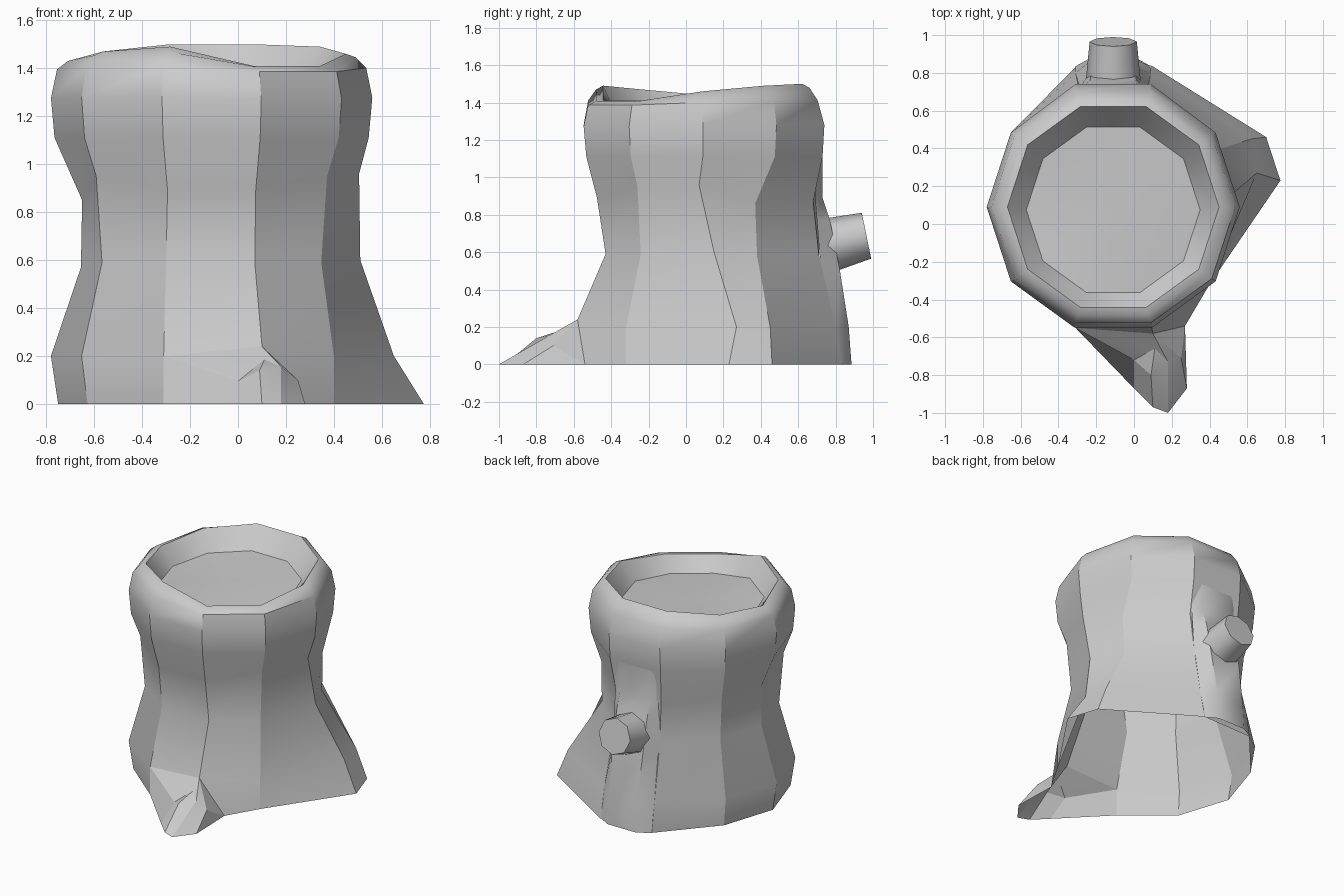
import bpy, bmesh, math
from mathutils import Vector

if "Cube" in bpy.data.objects:
    bpy.data.objects.remove(bpy.data.objects["Cube"])

CX, CY, N = -0.11, 0.09, 10


def finish(bm, name, angle):
    mesh = bpy.data.meshes.new(name)
    bm.to_mesh(mesh)
    bm.free()
    ob = bpy.data.objects.new(name, mesh)
    bpy.context.collection.objects.link(ob)
    bpy.ops.object.select_all(action='DESELECT')
    ob.select_set(True)
    bpy.context.view_layer.objects.active = ob
    bpy.ops.object.shade_smooth_by_angle(angle=math.radians(angle))
    return ob


# trunk: ten-sided rings (height, radius, share of the uneven rim height)
rows = [(0, .64, 0), (.2, .67, 0), (.59, .565, 0), (.89, .595, 0), (1.11, .655, 0),
        (1.28, .67, .1), (1.41, .645, .3), (1.47, .60, .8), (1.49, .56, 1),
        (1.35, .46, .5)]
rim = [-.03, 0, .01, .01, -.02, -.05, -.02, 0, -.08, -.08]
# pulled vertices (row, column): side root, back flare, front root join
pulled = {(0, 0): (.775, .23, 0), (0, 1): (.70, .46, 0), (1, 0): (.65, .27, .2),
          (1, 1): (.62, .45, .2), (2, 0): (.51, .15, .6), (2, 1): (.40, .38, .58),
          (3, 0): (.505, .07, .96), (3, 1): (.41, .37, .86), (3, 5): (-.65, .08, .85),
          (2, 5): (-.655, .08, .57),
          (0, 2): (.09, .84, 0), (0, 3): (-.31, .83, 0),
          (1, 2): (.09, .80, .2), (1, 3): (-.31, .80, .2),
          (2, 2): (.07, .71, .59), (2, 3): (-.29, .71, .59),
          (3, 2): (.08, .68, .87), (3, 3): (-.30, .71, .87),
          (4, 2): (.09, .73, 1.11), (4, 3): (-.31, .73, 1.11),
          (5, 2): (.09, .74, 1.28), (5, 3): (-.31, .74, 1.28),
          (1, 7): (-.31, -.55, .2), (0, 7): (-.31, -.55, 0),
          (2, 7): (-.30, -.43, .59), (2, 8): (.07, -.43, .59),
          (1, 8): (.10, -.58, .24), (0, 8): (.27, -.54, 0),
          (1, 9): (.40, -.32, .2), (0, 9): (.40, -.32, 0)}
bm = bmesh.new()
grid = []
for r, (z, rad, share) in enumerate(rows):
    ring = []
    for k in range(N):
        a = math.tau * k / N
        lift = .06 if r == 3 and k in (6, 9) else 0
        cy = CY - .015 if r == len(rows) - 1 else CY
        p = (CX + rad * math.cos(a), cy + rad * math.sin(a), z + rim[k] * share + lift)
        ring.append(bm.verts.new(pulled.get((r, k), p)))
    grid.append(ring)
for r in range(len(rows) - 1):
    for k in range(N):
        if (r, k) != (0, 7):
            j = (k + 1) % N
            bm.faces.new((grid[r][k], grid[r][j], grid[r + 1][j], grid[r + 1][k]))
# crisp bark facets below the rounded rim
for r in range(6):
    for k in range(N):
        e = bm.edges.get((grid[r][k], grid[r + 1][k]))
        if e:
            e.smooth = False
# sunken cut top
centre = bm.verts.new((CX, CY, 1.335))
for k in range(N):
    bm.faces.new((grid[-1][k], grid[-1][(k + 1) % N], centre))
finish(bm, "trunk", 40)

# front root
pts = dict(A0=(-.31, -.55, 0), A1=(-.31, -.55, .2), T=(.10, -.58, .24), B=(.27, -.54, 0),
           L0=(0, -.87, 0), L1=(0, -.72, .095), D=(.10, -.97, 0), E=(.18, -1, 0),
           R0=(.28, -.87, 0), R1=(.25, -.71, .10), M=(.11, -.66, .185),
           P=(.09, -.80, .14), Q=(.18, -.73, .155))
bm = bmesh.new()
v = {n: bm.verts.new(p) for n, p in pts.items()}
for face in ("A0 L0 L1 A1", "A1 L1 M T", "L1 P M", "M P Q", "T M Q", "T Q R1", "T R1 B",
             "R1 R0 B", "L0 D P L1", "D E Q P", "E R0 R1 Q"):
    bm.faces.new([v[n] for n in face.split()])
finish(bm, "front_root", 20)

# ridge that swells out around the branch, running down to the ground
section = [((.835, .885), 0, .20, .11), ((.80, .87), .2, .20, .11),
           ((.72, .82), .52, .185, .12), ((.70, .77), .77, .185, .12),
           ((.69, .73), .89, .185, .12), ((.71, .73), 1.10, .19, .12)]
bm = bmesh.new()
rings = [[bm.verts.new((CX + x, y, z)) for x, y in
          ((w, ys[0]), (n, ys[1]), (-n, ys[1]), (-w, ys[0]))] for ys, z, w, n in section]
for lo, hi in zip(rings, rings[1:]):
    for i in range(3):
        bm.faces.new((lo[i], lo[i + 1], hi[i + 1], hi[i]))
finish(bm, "branch_ridge", 35)

# cut branch stub
bm = bmesh.new()
rings = []
for (y, z), rad in (((.76, .636), .145), ((.965, .688), .125)):
    tilt = Vector((0, -.2, .98))
    rings.append([bm.verts.new(Vector((CX, y, z)) + rad * (
        Vector((math.cos(a), 0, 0)) + tilt * math.sin(a)))
        for a in [math.tau * i / 8 for i in range(8)]])
for i in range(8):
    j = (i + 1) % 8
    bm.faces.new((rings[0][j], rings[0][i], rings[1][i], rings[1][j]))
bm.faces.new(rings[1])
bmesh.ops.recalc_face_normals(bm, faces=bm.faces)
finish(bm, "branch_stub", 50)
